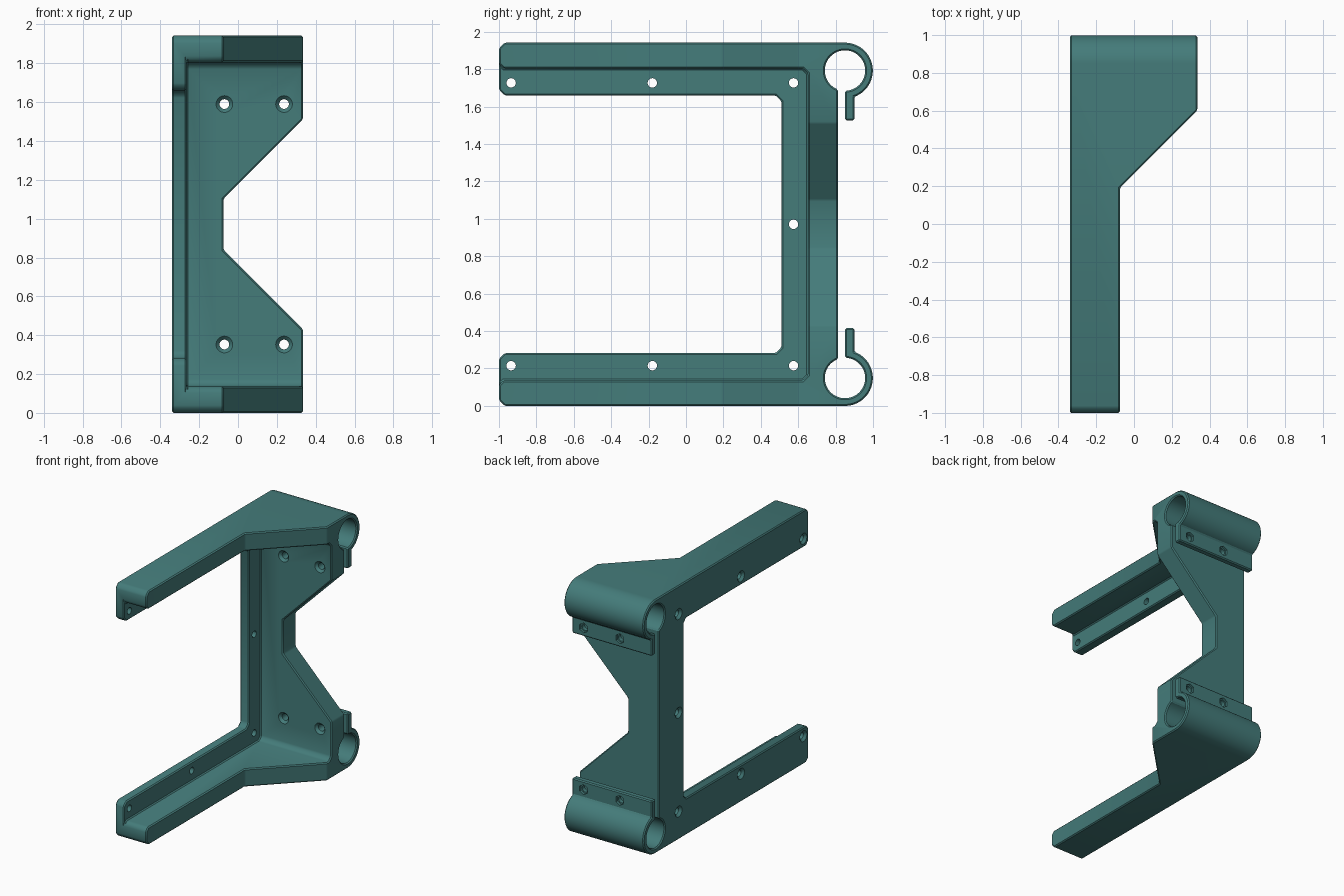
import bpy, bmesh, math
from mathutils import Matrix, Vector

if "Cube" in bpy.data.objects:
    bpy.data.objects.remove(bpy.data.objects["Cube"])

MID = 0.971                      # mirror height of the bracket
HUB_Y, HUB_Z = 0.85, 1.793       # upper clamp centre
R_OUT, R_IN = 0.149, 0.108
X0, X1 = -0.34, 0.335


def prism(name, pts, axis, lo, hi):
    """Extrude a 2D outline along one axis (0=x, 1=y, 2=z)."""
    def place(p, d):
        v = list(p)
        v.insert(axis, d)
        return v
    bm = bmesh.new()
    face = bm.faces.new([bm.verts.new(place(p, lo)) for p in pts])
    ext = bmesh.ops.extrude_face_region(bm, geom=[face])
    move = Vector(place((0, 0), hi - lo))
    bmesh.ops.translate(bm, vec=move, verts=[g for g in ext["geom"] if isinstance(g, bmesh.types.BMVert)])
    bmesh.ops.recalc_face_normals(bm, faces=bm.faces)
    return make(name, bm)


def make(name, bm):
    me = bpy.data.meshes.new(name)
    bm.to_mesh(me)
    bm.free()
    ob = bpy.data.objects.new(name, me)
    bpy.context.collection.objects.link(ob)
    return ob


def rod(start, axis, length, r1, r2=None, sides=32):
    """Round or hexagonal cutter running along +x or +y."""
    bm = bmesh.new()
    bmesh.ops.create_cone(bm, cap_ends=True, segments=sides, radius1=r1,
                          radius2=r1 if r2 is None else r2, depth=length,
                          matrix=Matrix.Translation((0, 0, length / 2)))
    rot = Matrix.Rotation(math.pi / 2, 4, 'Y') if axis == 0 else Matrix.Rotation(-math.pi / 2, 4, 'X')
    bmesh.ops.transform(bm, matrix=Matrix.Translation(start) @ rot, verts=bm.verts)
    return make("cutter", bm)


def apply(ob, mod):
    bpy.context.view_layer.objects.active = ob
    bpy.ops.object.modifier_apply(modifier=mod.name)


def cut(ob, cutter):
    mod = ob.modifiers.new("cut", 'BOOLEAN')
    mod.operation, mod.solver, mod.object = 'DIFFERENCE', 'EXACT', cutter
    apply(ob, mod)
    bpy.data.objects.remove(cutter, do_unlink=True)


def arc(r, a0, a1, n):
    return [(HUB_Y + r * math.cos(a0 + (a1 - a0) * i / n),
             HUB_Z + r * math.sin(a0 + (a1 - a0) * i / n)) for i in range(n + 1)]


def flip(pts):
    return [(a, 2 * MID - b) for a, b in reversed(pts)]


# Side outline: arm end, split clamp ring, clamp tab, slot, back wall
top = HUB_Z + R_OUT
upper = [(0.48, 1.66), (-0.97, 1.66), (-1, 1.69), (-1, top - 0.03), (-0.97, top)]
upper += arc(R_OUT, math.pi / 2, -math.acos(0.05 / R_OUT), 36)
upper += [(0.90, 1.526), (0.85, 1.526)]
upper += arc(R_IN, -math.pi / 2, 1.5 * math.pi - math.asin(0.037 / R_IN), 56)
upper = [(0.51, 1.63)] + upper
bracket = prism("clamp_bracket", upper + flip(upper), 0, X0, X1)

# Pocket behind the thin side flange
half = [(-1.2, 1.83), (-1.0, 1.83), (-0.975, 1.805), (0.625, 1.805), (0.652, 1.778)]
cut(bracket, prism("cutter", half + flip(half), 0, -0.265, 0.6))
# Narrow arms with a slanted shoulder
cut(bracket, prism("cutter", [(-0.075, -1.5), (-0.075, 0.19), (0.335, 0.60),
                              (0.6, 0.60), (0.6, -1.5)], 2, -0.5, 2.5))
# Tapered notch in the back wall
notch = [(0.435, 1.612), (-0.075, 1.102)]
cut(bracket, prism("cutter", notch + flip(notch), 1, 0.3, 1.3))

# Small edge chamfers
mod = bracket.modifiers.new("chamfer", 'BEVEL')
mod.width, mod.segments = 0.008, 1
mod.limit_method, mod.angle_limit = 'ANGLE', math.radians(35)
mod.use_clamp_overlap = False
apply(bracket, mod)

# Clamp screw holes: countersunk in the wall, hexagonal nut seats in the tabs
for x in (-0.07, 0.237):
    for z in (1.59, 2 * MID - 1.59):
        cut(bracket, rod((x, 0.5, z), 1, 0.6, 0.025))
        cut(bracket, rod((x, 0.642, z), 1, 0.03, 0.053, 0.023))
        cut(bracket, rod((x, 0.882, z), 1, 0.1, 0.038, sides=6))

# Countersunk holes along the side flange
spots = [(y, z) for y in (-0.935, -0.18, 0.575) for z in (1.727, 2 * MID - 1.727)] + [(0.575, MID)]
for y, z in spots:
    cut(bracket, rod((-0.5, y, z), 0, 0.3, 0.025))
    cut(bracket, rod((-0.35, y, z), 0, 0.03, 0.051, 0.023))

# Single teal finish
mat = bpy.data.materials.new("teal")
mat.diffuse_color = (0.058, 0.2, 0.195, 1)
mat.use_nodes = True
mat.node_tree.nodes["Principled BSDF"].inputs["Base Color"].default_value = mat.diffuse_color
bracket.data.materials.clear()
bracket.data.materials.append(mat)
for p in bracket.data.polygons:
    p.material_index = 0
bpy.ops.object.select_all(action='DESELECT')
bracket.select_set(True)
bpy.context.view_layer.objects.active = bracket
bpy.ops.object.shade_smooth_by_angle(angle=math.radians(25))
